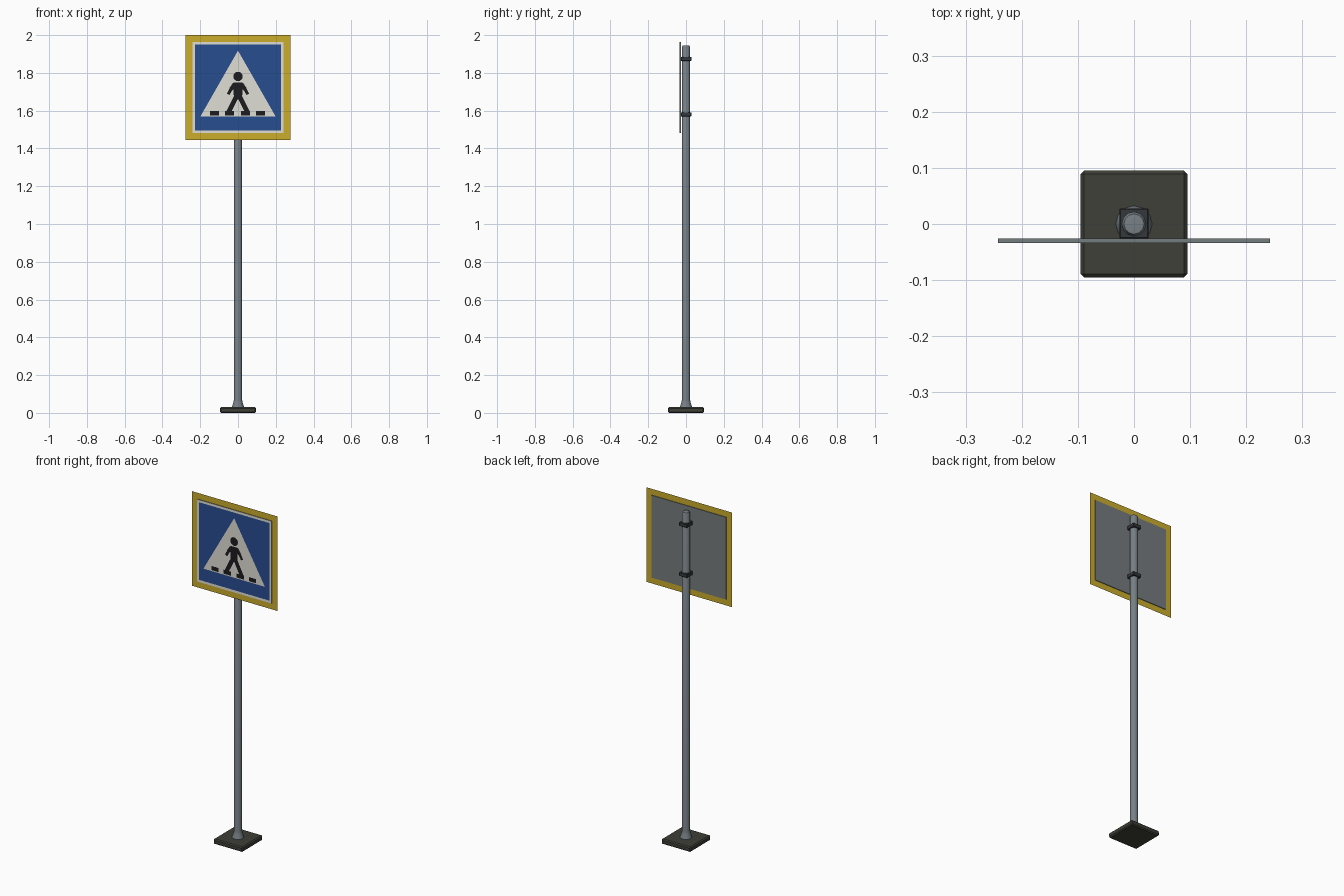
import bpy, bmesh, math
from mathutils import Vector

cube = bpy.data.objects.get("Cube")
if cube:
    bpy.data.objects.remove(cube, do_unlink=True)


def material(name, r, g, b):
    m = bpy.data.materials.new(name)
    m.use_nodes = True
    m.diffuse_color = (r, g, b, 1)
    bsdf = next(n for n in m.node_tree.nodes if n.type == 'BSDF_PRINCIPLED')
    bsdf.inputs["Base Color"].default_value = (r, g, b, 1)
    return m


STEEL = material("galvanised steel", 0.19, 0.22, 0.24)
PLATE = material("plate grey", 0.18, 0.20, 0.21)
BASE = material("dark base", 0.05, 0.05, 0.04)
CLAMP = material("clamp grey", 0.035, 0.04, 0.045)
YELLOW = material("sign yellow", 0.60, 0.42, 0.025)
WHITE = material("sign white", 0.74, 0.73, 0.66)
BLUE = material("sign blue", 0.02, 0.075, 0.28)
BLACK = material("sign black", 0.012, 0.012, 0.014)


def finish(name, bm, mat):
    mesh = bpy.data.meshes.new(name)
    bm.to_mesh(mesh)
    bm.free()
    mesh.materials.append(mat)
    ob = bpy.data.objects.new(name, mesh)
    bpy.context.collection.objects.link(ob)
    return ob


def box(name, lo, hi, mat, bevel=0):
    bm = bmesh.new()
    bmesh.ops.create_cube(bm, size=1)
    lo, hi = Vector(lo), Vector(hi)
    for v in bm.verts:
        v.co = (lo + hi) / 2 + v.co * (hi - lo)
    if bevel:
        bmesh.ops.bevel(bm, geom=bm.edges[:], offset=bevel, segments=1, affect='EDGES')
    return finish(name, bm, mat)


def lathe(name, profile, mat, sides):
    bm = bmesh.new()
    verts = [bm.verts.new((r, 0, z)) for r, z in profile]
    edges = [bm.edges.new(pair) for pair in zip(verts, verts[1:])]
    bmesh.ops.spin(bm, geom=verts + edges, cent=(0, 0, 0), axis=(0, 0, 1),
                   angle=math.tau, steps=sides)
    bmesh.ops.remove_doubles(bm, verts=bm.verts, dist=0.0001)
    bmesh.ops.recalc_face_normals(bm, faces=bm.faces)
    ob = finish(name, bm, mat)
    bpy.ops.object.select_all(action='DESELECT')
    ob.select_set(True)
    bpy.context.view_layer.objects.active = ob
    bpy.ops.object.shade_smooth_by_angle(angle=math.radians(40))
    return ob


def decal(name, outlines, y, mat):
    """Flat front-facing shapes, each an (x, z) outline."""
    bm = bmesh.new()
    for outline in outlines:
        face = bm.faces.new([bm.verts.new((x, y, z)) for x, z in outline])
        face.normal_update()
        if face.normal.y > 0:
            face.normal_flip()
    return finish(name, bm, mat)


def rect(cx, cz, w, h):
    return [(cx - w/2, cz - h/2), (cx + w/2, cz - h/2),
            (cx + w/2, cz + h/2), (cx - w/2, cz + h/2)]


def limb(a, b, width):
    a, b = Vector(a), Vector(b)
    side = (b - a).orthogonal().normalized() * width / 2
    return [a - side, b - side, b + side, a + side]


# Base plate and post with flared foot and rounded cap
box("base_plate", (-0.095, -0.095, 0), (0.095, 0.095, 0.03), BASE, 0.006)
lathe("post", [(0, 0.028), (0.033, 0.028), (0.031, 0.036), (0.024, 0.056), (0.022, 0.07),
               (0.022, 1.936), (0.018, 1.944), (0, 1.946)], STEEL, 12)

# Clamps holding the sign to the post
for name, z in (("lower_clamp", 1.58), ("upper_clamp", 1.874)):
    box(name, (-0.026, -0.026, z - 0.011), (0.026, 0.028, z + 0.011), CLAMP, 0.002)

# Sign plate with thin yellow surround
MID, FRONT, STEP = 1.7225, -0.034, 0.0006
HALF, OUTER = 0.242, 0.278
box("sign_plate", (-HALF, FRONT, MID - HALF), (HALF, -0.026, MID + HALF), PLATE)

bm = bmesh.new()
inner, outer = ([bm.verts.new((x, -0.030, z)) for x, z in rect(0, MID, 2*s, 2*s)]
                for s in (HALF, OUTER))
for i in range(4):
    j = (i + 1) % 4
    bm.faces.new((outer[i], outer[j], inner[j], inner[i]))
finish("yellow_surround", bm, YELLOW)

# Layered sign face
decal("white_border", [rect(0, MID, 2*HALF, 2*HALF)], FRONT - STEP, WHITE)
decal("blue_field", [rect(0, MID, 0.456, 0.456)], FRONT - 2*STEP, BLUE)
decal("white_triangle", [[(-0.2, 1.568), (0.2, 1.568), (0, 1.918)]], FRONT - 3*STEP, WHITE)

# Walking figure and crossing stripes
head = [(0.025 * math.cos(i * math.tau / 16), 1.781 + 0.025 * math.sin(i * math.tau / 16))
        for i in range(16)]
shapes = [head, [(-0.024, 1.75), (0.024, 1.75), (0.022, 1.66), (-0.022, 1.66)]]
for s in (-1, 1):
    shapes.append(limb((s * 0.018, 1.742), (s * 0.038, 1.712), 0.02))
    shapes.append(limb((s * 0.036, 1.716), (s * 0.052, 1.686), 0.016))
    shapes.append(limb((s * 0.010, 1.672), (s * 0.050, 1.592), 0.025))
for x in (-0.125, -0.045, 0.04, 0.12):
    shapes.append(rect(x, 1.586, 0.047, 0.024))
decal("walking_figure_and_stripes", shapes, FRONT - 4*STEP, BLACK)
